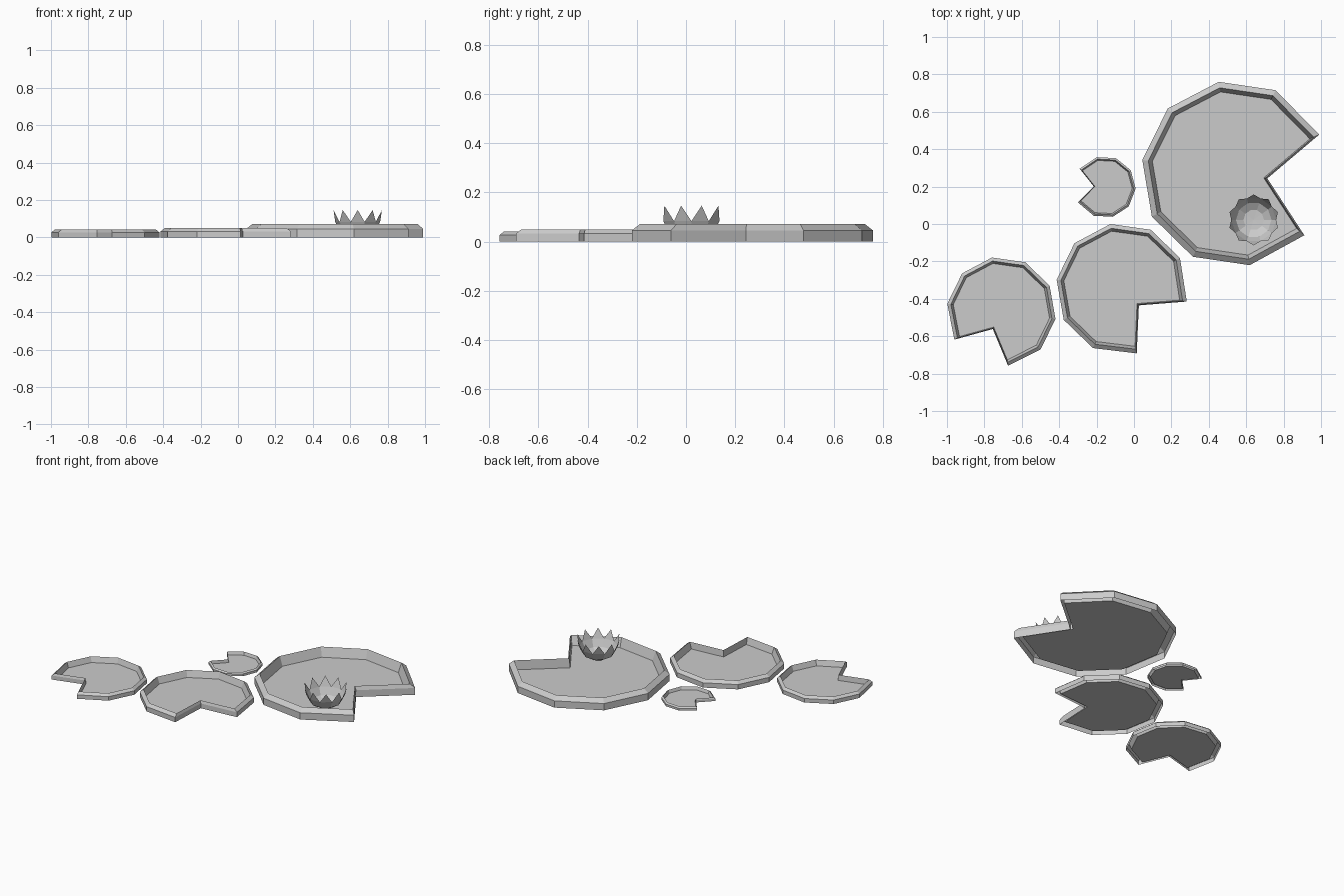
import bpy, bmesh
from math import radians, sin, cos

if "Cube" in bpy.data.objects:
    bpy.data.objects.remove(bpy.data.objects["Cube"])


def polar(r, deg, z, cx=0, cy=0):
    return (cx + r * cos(radians(deg)), cy + r * sin(radians(deg)), z)


def bridge(bm, a, b):
    n = len(a)
    for i in range(n):
        j = (i + 1) % n
        bm.faces.new((a[i], a[j], b[j], b[i]))


def finish(bm, name):
    bmesh.ops.recalc_face_normals(bm, faces=bm.faces)
    me = bpy.data.meshes.new(name)
    bm.to_mesh(me)
    bm.free()
    ob = bpy.data.objects.new(name, me)
    bpy.context.collection.objects.link(ob)
    return ob


# Ten-sided leaf with one corner pulled in as the notch; rim hollow underneath
OUTLINE = [(0.36, 0), (1.005, 33)] + [(1, 36 * k) for k in range(2, 9)] + [(1.005, -33)]
RIM = [(1, 0), (1, 0.092), (0.935, 0.142), (0.89, 0.018)]  # scale, height


def lily_pad(name, cx, cy, radius, notch_angle):
    bm = bmesh.new()
    rings = [[bm.verts.new(polar(r * s * radius, a + notch_angle, z * radius, cx, cy))
              for r, a in OUTLINE] for s, z in RIM]
    for a, b in zip(rings, rings[1:]):
        bridge(bm, a, b)
    # floor, fanned from the centre
    mid = bm.verts.new((cx, cy, RIM[-1][1] * radius))
    floor = rings[-1]
    for i in range(len(floor)):
        bm.faces.new((floor[i], floor[(i + 1) % len(floor)], mid))
    finish(bm, name)


lily_pad("large_pad", 0.536, 0.27, 0.497, -8.4)
lily_pad("medium_pad", -0.065, -0.347, 0.352, -44)
lily_pad("small_pad", -0.709, -0.467, 0.292, -116)
lily_pad("tiny_pad", -0.156, 0.198, 0.165, 177)

# Flower: faceted cup topped by ten pointed petals
FX, FY, N = 0.64, 0.022, 10
bm = bmesh.new()
cup = [[bm.verts.new(polar(r, 36 * k, z, FX, FY)) for k in range(N)]
       for r, z in [(0.055, 0.012), (0.095, 0.035), (0.12, 0.083)]]
bridge(bm, cup[0], cup[1])
bridge(bm, cup[1], cup[2])
base = bm.verts.new((FX, FY, 0.009))
for k in range(N):
    j = (k + 1) % N
    bm.faces.new((cup[0][k], cup[0][j], base))
    tip = bm.verts.new(polar(0.136, 36 * k + 18, 0.146, FX, FY))
    bm.faces.new((cup[2][k], cup[2][j], tip))
finish(bm, "flower")
